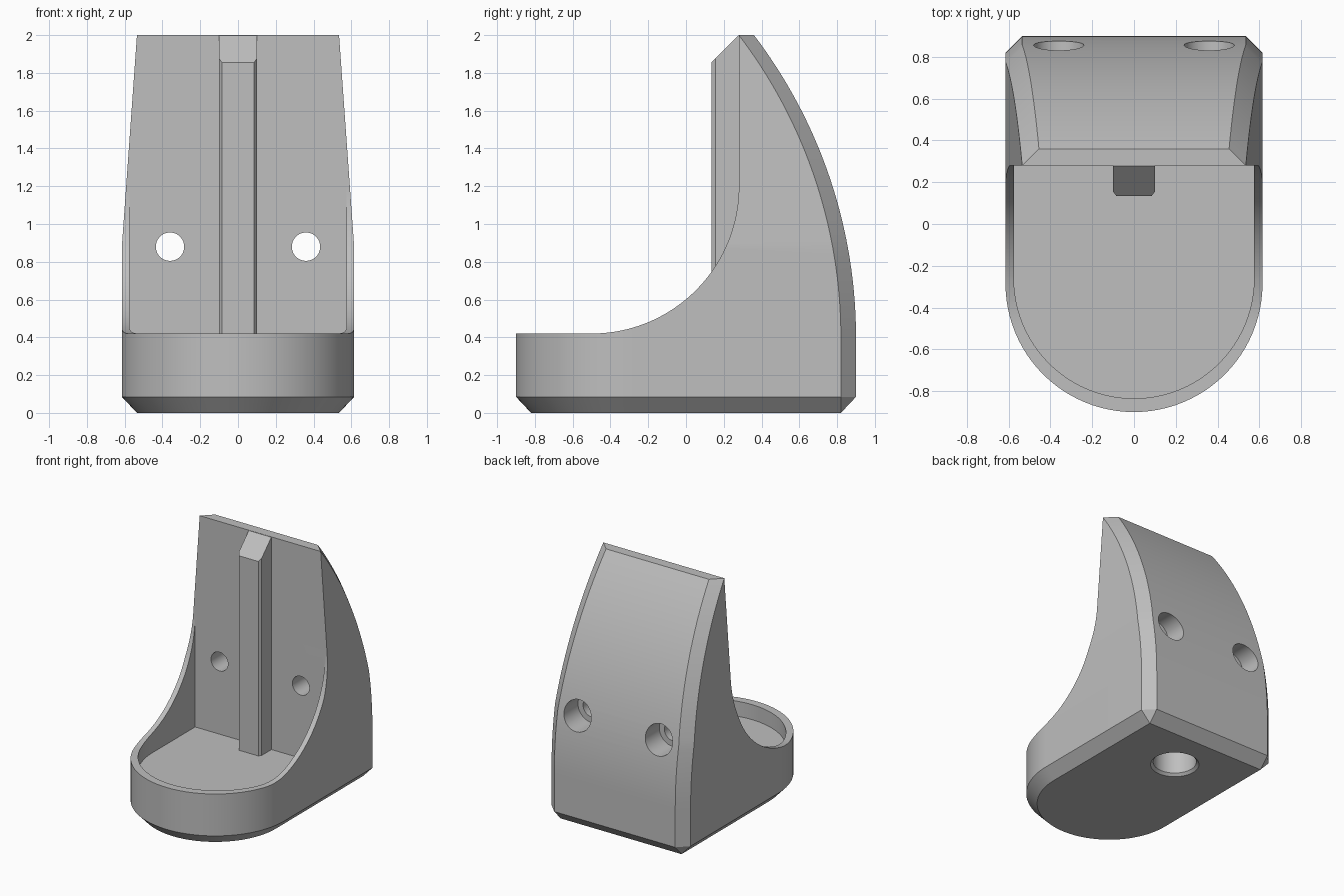
import bpy, bmesh, math
from mathutils import Vector

if "Cube" in bpy.data.objects:
    bpy.data.objects.remove(bpy.data.objects["Cube"])

grey = bpy.data.materials.new("warm_grey")
grey.diffuse_color = (0.52, 0.52, 0.52, 1)
grey.use_nodes = True
grey.node_tree.nodes["Principled BSDF"].inputs["Base Color"].default_value = grey.diffuse_color

FRONT_Y = 0.28      # front face of the upright plate
FLOOR_Z = 0.30      # floor of the tray


def make(name, bm):
    bmesh.ops.recalc_face_normals(bm, faces=bm.faces)
    me = bpy.data.meshes.new(name)
    bm.to_mesh(me)
    bm.free()
    me.materials.append(grey)
    ob = bpy.data.objects.new(name, me)
    bpy.context.collection.objects.link(ob)
    return ob


def loft(rings):
    """Skin a stack of equal-length closed rings and cap both ends."""
    bm = bmesh.new()
    loops = [[bm.verts.new(p) for p in r] for r in rings]
    n = len(loops[0])
    for a, b in zip(loops, loops[1:]):
        for i in range(n):
            j = (i + 1) % n
            bm.faces.new((a[i], a[j], b[j], b[i]))
    bm.faces.new(loops[0][::-1])
    bm.faces.new(loops[-1])
    bmesh.ops.remove_doubles(bm, verts=bm.verts, dist=1e-5)
    return bm


def u_plan(w, centre_y, back_y, c, z, steps=48):
    """Round-fronted plan outline with chamfered back corners."""
    pts = [(w, back_y - c, z), (w - c, back_y, z),
           (c - w, back_y, z), (-w, back_y - c, z)]
    for i in range(steps + 1):
        t = math.pi * (1 + i / steps)
        pts.append((w * math.cos(t), centre_y + w * math.sin(t), z))
    return pts


def back(z):
    """Curved back: vertical low down, leaning forward to the top."""
    r = 2.64
    return 0.9 - (r - math.sqrt(r * r - max(0, z - 0.4) ** 2))


def half_width(z):
    return 0.615 - 0.08 * max(0, z - 0.88) / 1.12


def cylinder(name, stations, to_world, steps=48):
    """Round cutter from (radius, distance along axis) stations."""
    return make(name, loft([[to_world(r * math.cos(2 * math.pi * i / steps),
                                      r * math.sin(2 * math.pi * i / steps), d)
                             for i in range(steps)] for r, d in stations]))


# Body: lofted block with chamfered base and back corners
levels = [0.085, 0.4] + [0.4 + 0.04 * i for i in range(1, 41)]
rings = [u_plan(0.535, -0.285, 0.82, 0, 0)]
rings += [u_plan(half_width(z), -0.285, back(z), 0.08, z) for z in levels]
body = make("stand_body", loft(rings))

# Scooped front: flat rim, quarter arc, then the upright plate
profile = [(-1.2, 0.42)]
for i in range(41):
    t = -math.pi / 2 * (1 - i / 40)
    profile.append((-0.5 + 0.78 * math.cos(t), 1.2 + 0.78 * math.sin(t)))
profile += [(FRONT_Y, 2.3), (-1.2, 2.3)]
cutters = [make("scoop_cutter", loft([[(x, y, z) for y, z in profile]
                                      for x in (-1, 1)]))]

# Tray recess
cutters.append(make("tray_cutter", loft(
    [u_plan(0.575, -0.26, FRONT_Y, 0, z) for z in (FLOOR_Z, 1.3)])))

# Screw holes with wide counterbores from the back
for x in (-0.36, 0.36):
    cutters.append(cylinder(
        "screw_cutter",
        [(0.075, 0.1), (0.075, 0.68), (0.12, 0.68), (0.12, 1.1)],
        lambda u, v, d, x=x: (x + u, d, 0.88 + v)))

# Blind hole under the base with a chamfered mouth
cutters.append(cylinder(
    "base_hole_cutter",
    [(0.20, -0.02), (0.16, 0.02), (0.16, 0.45)],
    lambda u, v, d: (u, 0.47 + v, d)))

for c in cutters:
    c.hide_render = True
    m = body.modifiers.new("cut", 'BOOLEAN')
    m.operation = 'DIFFERENCE'
    m.solver = 'EXACT'
    m.object = c
bpy.context.view_layer.objects.active = body
body.select_set(True)
for m in list(body.modifiers):
    bpy.ops.object.modifier_apply(modifier=m.name)
for c in cutters:
    bpy.data.objects.remove(c)
bpy.ops.object.shade_smooth_by_angle(angle=math.radians(25))

# Centre rib: chamfered front corners, sloped top
plan = [(-0.1, 0.30), (-0.1, 0.155), (-0.085, 0.135),
        (0.085, 0.135), (0.1, 0.155), (0.1, 0.30)]
bm = loft([[(x, y, z) for x, y in plan] for z in (FLOOR_Z - 0.02, 1.998)])
cut = bmesh.ops.bisect_plane(bm, geom=bm.verts[:] + bm.edges[:] + bm.faces[:],
                             plane_co=Vector((0, FRONT_Y, 2.0)),
                             plane_no=Vector((0, -1, 1)), clear_outer=True)
edges = [e for e in cut["geom_cut"] if isinstance(e, bmesh.types.BMEdge)]
bmesh.ops.holes_fill(bm, edges=[e for e in bm.edges if e.is_boundary] or edges)
make("centre_rib", bm)
